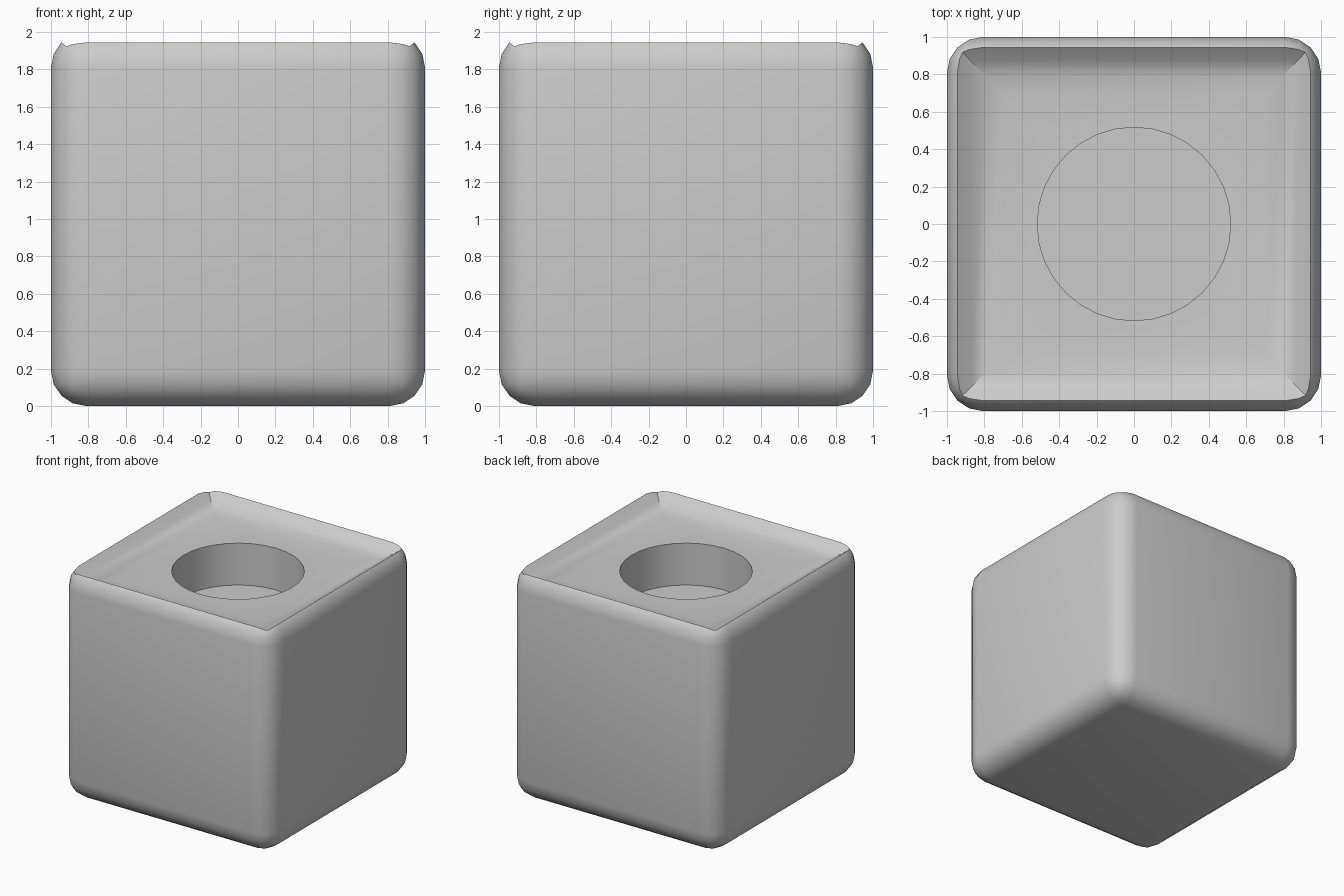
import bpy, bmesh, math

if "Cube" in bpy.data.objects:
    bpy.data.objects.remove(bpy.data.objects["Cube"])


def make_object(name, bm):
    bmesh.ops.recalc_face_normals(bm, faces=bm.faces)
    mesh = bpy.data.meshes.new(name)
    bm.to_mesh(mesh)
    bm.free()
    obj = bpy.data.objects.new(name, mesh)
    bpy.context.collection.objects.link(obj)
    return obj


# Rounded cube body
bm = bmesh.new()
bmesh.ops.create_cube(bm, size=2)
bmesh.ops.translate(bm, verts=bm.verts, vec=(0, 0, 1))
bmesh.ops.bevel(bm, geom=bm.edges[:], offset=0.19, segments=4,
                profile=0.5, affect='EDGES')
body = make_object("block_body", bm)

# Shallow square dish cutter: stacked squares (half width, height)
bm = bmesh.new()
profile = [(0.70, 1.84), (0.79, 1.854), (0.87, 1.888), (0.945, 1.945), (1.12, 2.12)]
rings = [[bm.verts.new((sx * w, sy * w, z))
          for sx, sy in ((-1, -1), (1, -1), (1, 1), (-1, 1))] for w, z in profile]
for low, high in zip(rings, rings[1:]):
    for i in range(4):
        j = (i + 1) % 4
        bm.faces.new((low[i], low[j], high[j], high[i]))
bm.faces.new(rings[0])
bm.faces.new(rings[-1])
dish = make_object("dish_cutter", bm)

# Round hole cutter
bm = bmesh.new()
bmesh.ops.create_cone(bm, cap_ends=True, segments=32, radius1=0.517,
                      radius2=0.517, depth=1)
bmesh.ops.translate(bm, verts=bm.verts, vec=(0, 0, 1.98))
hole = make_object("hole_cutter", bm)

# Cut both recesses, then drop the cutters
bpy.context.view_layer.objects.active = body
body.select_set(True)
for cutter in (dish, hole):
    cutter.hide_render = True
    mod = body.modifiers.new(cutter.name, 'BOOLEAN')
    mod.operation = 'DIFFERENCE'
    mod.solver = 'EXACT'
    mod.object = cutter
    bpy.ops.object.modifier_apply(modifier=mod.name)
    bpy.data.objects.remove(cutter)

bpy.ops.object.shade_smooth_by_angle(angle=math.radians(30))
